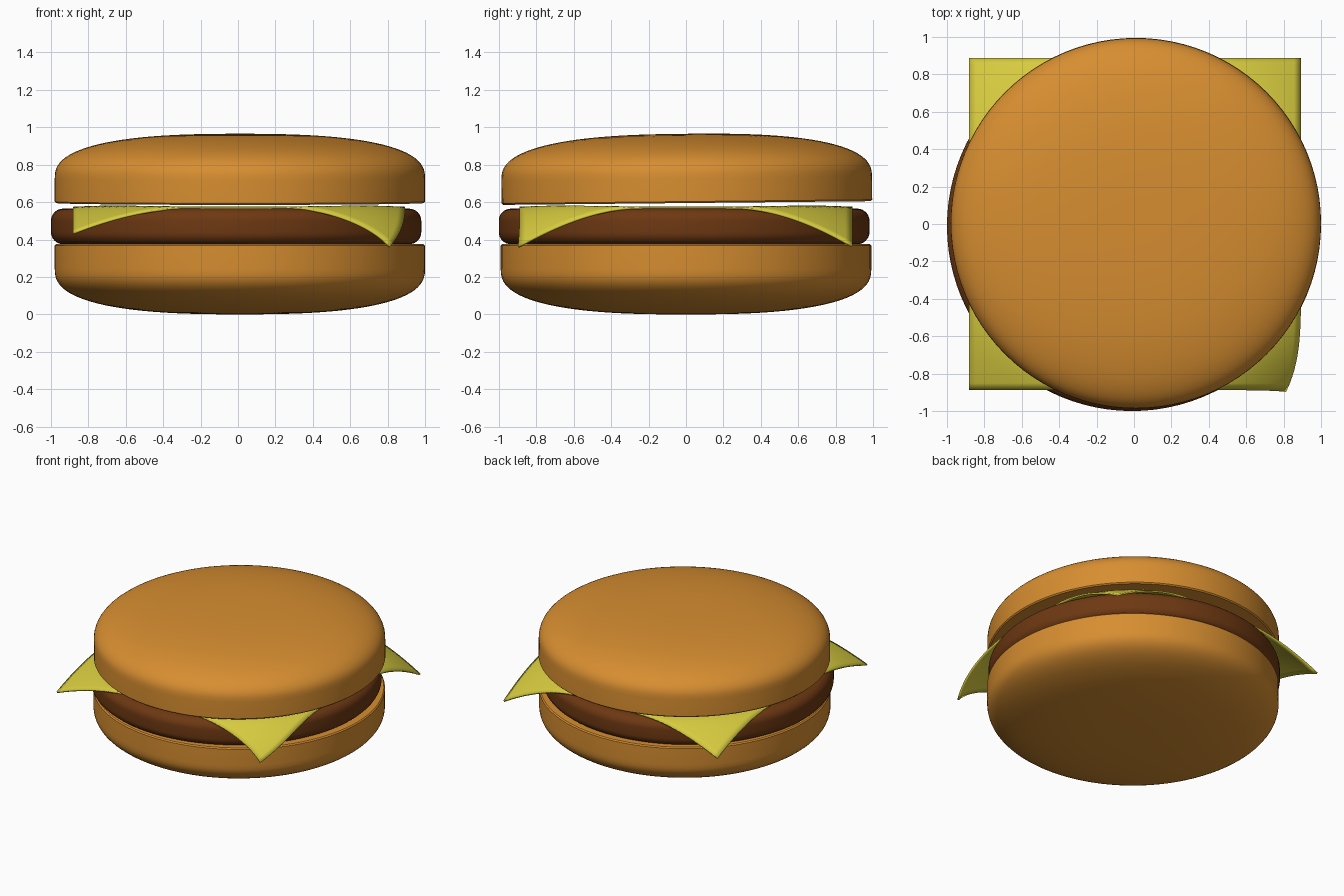
import bpy, bmesh, math

cube = bpy.data.objects.get("Cube")
if cube:
    bpy.data.objects.remove(cube, do_unlink=True)


def make_material(name, color):
    mat = bpy.data.materials.new(name)
    mat.use_nodes = True
    mat.diffuse_color = color
    mat.node_tree.nodes["Principled BSDF"].inputs["Base Color"].default_value = color
    return mat


bun_mat = make_material("toasted bun", (0.68, 0.27, 0.03, 1))
patty_mat = make_material("grilled brown", (0.155, 0.04, 0.006, 1))
cheese_mat = make_material("cheese yellow", (0.68, 0.6, 0.05, 1))


def finish(bm, name, mat):
    bmesh.ops.recalc_face_normals(bm, faces=bm.faces)
    mesh = bpy.data.meshes.new(name)
    bm.to_mesh(mesh)
    bm.free()
    mesh.materials.append(mat)
    obj = bpy.data.objects.new(name, mesh)
    bpy.context.collection.objects.link(obj)
    bpy.ops.object.select_all(action="DESELECT")
    obj.select_set(True)
    bpy.context.view_layer.objects.active = obj
    bpy.ops.object.shade_smooth_by_angle(angle=math.radians(40))
    return obj


def lathe(name, profile, mat, location, segments=96):
    """Spin an (r, z) profile, whose ends lie on the axis, around z."""
    bm = bmesh.new()
    verts = [bm.verts.new((r, 0, z)) for r, z in profile]
    edges = [bm.edges.new(pair) for pair in zip(verts, verts[1:])]
    bmesh.ops.spin(bm, geom=verts + edges, cent=(0, 0, 0), axis=(0, 0, 1),
                   angle=math.tau, steps=segments)
    bmesh.ops.remove_doubles(bm, verts=bm.verts, dist=0.0005)
    obj = finish(bm, name, mat)
    obj.location = location
    return obj


def bun_profile(radius, wall, dome, power=2.6, steps=24):
    """Flat cut face, straight wall and a flattened dome."""
    points = [(0, 0), (radius - 0.008, 0), (radius, 0.008)]
    for i in range(steps + 1):
        a = math.pi / 2 * i / steps
        points.append((radius * math.cos(a) ** (2 / power) if i < steps else 0,
                       wall + dome * math.sin(a) ** (2 / power)))
    return points


# Buns: the bottom one is the same shape turned over
top_bun = lathe("top_bun", bun_profile(0.99, 0.13, 0.24), bun_mat, (0.01, 0.005, 0.595))
top_bun.rotation_euler.x = 0.01
bottom_bun = lathe("bottom_bun", bun_profile(0.99, 0.13, 0.245), bun_mat, (0.01, 0, 0.375))
bottom_bun.rotation_euler.x = math.pi

# Patty: disc with rounded rim
rim, half = 0.065, 0.095
patty = [(0, -half)]
for side in (-1, 1):
    for i in range(9):
        a = math.pi / 2 * (i / 8 - (side < 0))
        patty.append((0.99 - rim + rim * math.cos(a),
                      side * (half - rim) + rim * math.sin(a)))
patty.append((0, half))
lathe("patty", patty, patty_mat, (-0.01, -0.01, 0.47))

# Cheese: square slice whose corners droop over the patty rim
corner_drop = {(-1, -1): 0.145, (1, -1): 0.22, (1, 1): 0.215, (-1, 1): 0.17}
bm = bmesh.new()
bmesh.ops.create_grid(bm, x_segments=48, y_segments=48, size=0.888)
for v in bm.verts:
    x, y = v.co.x, v.co.y
    r = math.hypot(x, y)
    t = max(0, (r - 0.93) / 0.326)
    drop = corner_drop[(1 if x > 0 else -1, 1 if y > 0 else -1)]
    ripple = 0.006 * math.cos(4 * math.atan2(y, x)) * min(1, r) ** 4
    v.co.z = 0.577 - ripple - drop * t ** 1.25
    # front left corner curls inward
    if x > 0 and y < 0:
        v.co.x -= 0.08 * t ** 3
        v.co.y -= 0.01 * t ** 3
    v.co.x += 0.005
cheese = finish(bm, "cheese_slice", cheese_mat)
solid = cheese.modifiers.new("thickness", "SOLIDIFY")
solid.thickness = 0.012
solid.offset = -1
